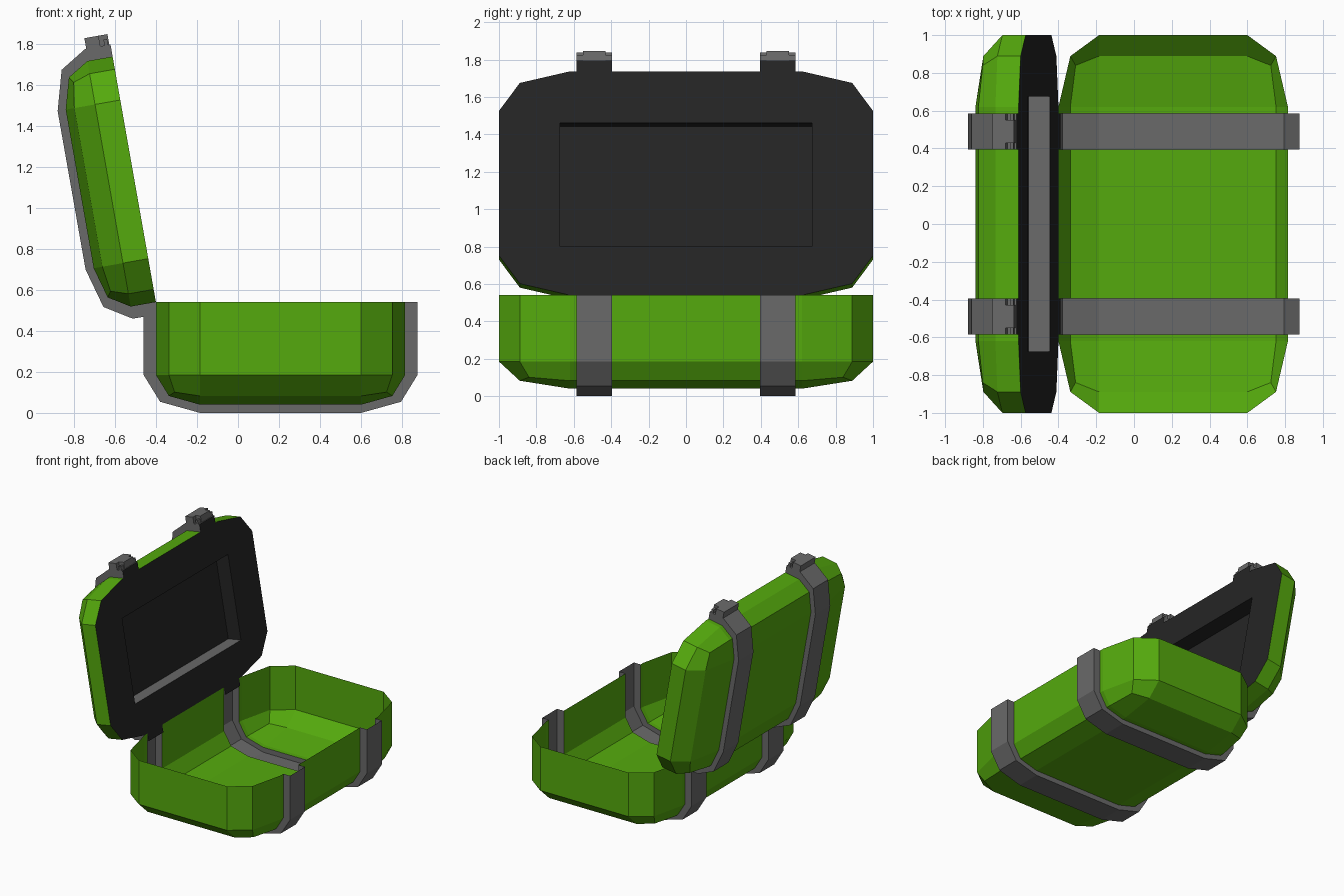
import bpy, bmesh, math
from mathutils import Matrix, Vector

if "Cube" in bpy.data.objects:
    bpy.data.objects.remove(bpy.data.objects["Cube"])


def material(name, col):
    m = bpy.data.materials.new(name)
    m.diffuse_color = (*col, 1)
    m.use_nodes = True
    m.node_tree.nodes["Principled BSDF"].inputs["Base Color"].default_value = m.diffuse_color
    return m


GREEN = material("shell green", (0.090, 0.400, 0.004))
GRAY = material("strap gray", (0.142, 0.142, 0.142))
BLACK = material("panel black", (0.018, 0.018, 0.018))

W, RX, RY, RZ = 1.215, 0.215, 0.38, 0.145   # case width and corner radii
BANDS = [(-0.585, -0.395), (0.395, 0.585)]  # strap positions along y
GX, GZ = 0.06, 0.04                         # strap height above the shell
C = math.sqrt(0.5)

# Local frame: x 0..W across, rim at z = 0, bowl hanging below
BASE = Matrix.Translation((-0.40, 0, 0.54))
a = math.radians(10)
LID = Matrix(((-math.sin(a), 0, math.cos(a), -0.40),
              (0, -1, 0, 0),
              (math.cos(a), 0, math.sin(a), 0.54),
              (0, 0, 0, 1)))


def finish(bm, name, mats, frame, recalc=False):
    if recalc:
        bmesh.ops.recalc_face_normals(bm, faces=bm.faces[:])
    bm.transform(frame)
    me = bpy.data.meshes.new(name)
    bm.to_mesh(me)
    bm.free()
    for m in mats:
        me.materials.append(m)
    ob = bpy.data.objects.new(name, me)
    bpy.context.collection.objects.link(ob)
    return ob


def cut(bm, co, no):
    bmesh.ops.bisect_plane(bm, geom=bm.verts[:] + bm.edges[:] + bm.faces[:],
                           plane_co=co, plane_no=no)


def shell(name, depth, frame):
    """Open bowl: bevelled cube remapped to separate radii per axis."""
    bm = bmesh.new()
    bmesh.ops.create_cube(bm, size=4)
    bmesh.ops.bevel(bm, geom=bm.edges[:], offset=1, segments=2, profile=0.5,
                    affect='EDGES', clamp_overlap=False)
    bmesh.ops.delete(bm, geom=[v for v in bm.verts if v.co.z > 1.01], context='VERTS')

    def remap(c, inner, r):
        return math.copysign(inner + (abs(c) - 1) * r, c)
    for v in bm.verts:
        x, y, z = v.co
        v.co = (W / 2 + remap(x, W / 2 - RX, RX), remap(y, 1 - RY, RY),
                0 if z > 0 else -(depth - RZ) - (-z - 1) * RZ)
    # gaps where the hollow straps run
    for lo, hi in BANDS:
        cut(bm, (0, lo, 0), (0, 1, 0))
        cut(bm, (0, hi, 0), (0, 1, 0))
    gap = [f for f in bm.faces if any(lo < f.calc_center_median().y < hi for lo, hi in BANDS)
           and all(abs(v.co.y) < 0.6 for v in f.verts)]
    bmesh.ops.delete(bm, geom=gap, context='FACES')
    finish(bm, name, [GREEN], frame)


def profile(depth, gx, gz):
    """Half-round section with corner radii grown by the strap height."""
    cz, rx, rz = -(depth - RZ), RX + gx, RZ + gz
    left = [(-gx, 0), (-gx, cz), (RX - rx * C, cz - rz * C), (RX, cz - rz)]
    return left + [(W - x, z) for x, z in reversed(left)]


def strap(name, depth, frame):
    """Hollow channels: outer skin plus two side walls."""
    bm = bmesh.new()
    for lo, hi in BANDS:
        rows = []
        for pts, y in ((profile(depth, 0, 0), lo), (profile(depth, GX, GZ), lo),
                       (profile(depth, GX, GZ), hi), (profile(depth, 0, 0), hi)):
            rows.append([bm.verts.new((x, y, z)) for x, z in pts])
        for r, s in zip(rows, rows[1:]):
            for i in range(len(r) - 1):
                bm.faces.new((r[i], s[i], s[i + 1], r[i + 1]))
    bm.normal_update()
    finish(bm, name, [GRAY], frame, True)


shell("base_shell", 0.50, BASE)
strap("base_straps", 0.50, BASE)
shell("lid_shell", 0.27, LID)
strap("lid_straps", 0.27, LID)

# Lid panel: rim outline with a recessed rectangle and a gray lower ledge
bm = bmesh.new()
q = [(W / 2, 1 - RY), (W / 2 - RX * (1 - C), 1 - RY * (1 - C)), (W / 2 - RX, 1)]
out = q + [(-x, y) for x, y in reversed(q)]
out += [(-x, -y) for x, y in out]
bm.faces.new([bm.verts.new((W / 2 + x, y, 0)) for x, y in out])
X0, X1, Y = 0.265, 0.935, 0.675
for x in (X0, X1):
    cut(bm, (x, 0, 0), (1, 0, 0))
for y in (-Y, Y):
    cut(bm, (0, y, 0), (0, 1, 0))
mid = [f for f in bm.faces if (f.calc_center_median() - Vector((0.6, 0, 0))).length < 0.05]
ext = bmesh.ops.extrude_face_region(bm, geom=mid)["geom"]
bmesh.ops.translate(bm, verts=[e for e in ext if isinstance(e, bmesh.types.BMVert)],
                    vec=(0, 0, -0.115))
bmesh.ops.delete(bm, geom=[f for f in mid if f.is_valid and
                           abs(f.calc_center_median().z) < 0.001], context='FACES_ONLY')
# black end tabs closing the straps
for lo, hi in BANDS:
    for x0, x1 in ((-GX, 0), (W, W + GX)):
        bm.faces.new([bm.verts.new((x, y, 0)) for x, y in
                      ((x0, lo), (x1, lo), (x1, hi), (x0, hi))])
for f in bm.faces:
    f.normal_update()
    c = f.calc_center_median()
    ledge = abs(c.x - X0) < 0.01 and c.z < -0.01
    f.material_index = 1 if ledge else 0
    # face the opening
    d = Vector((0.6, 0, 0.3)) - c
    if (f.normal.z < -0.5) or (abs(f.normal.z) < 0.5 and f.normal.dot(d) < 0):
        f.normal_flip()
finish(bm, "lid_panel", [BLACK, GRAY], LID)


# Latches on the free edge of the lid
def box(bm, x, y, z):
    m = Matrix.Translation(((x[0] + x[1]) / 2, (y[0] + y[1]) / 2, (z[0] + z[1]) / 2))
    s = Matrix.Diagonal((x[1] - x[0], y[1] - y[0], z[1] - z[0], 1))
    bmesh.ops.create_cube(bm, size=1, matrix=m @ s)


bm = bmesh.new()
for lo, hi in BANDS:
    box(bm, (W + GX - 0.01, W + GX + 0.052), (lo, hi), (-0.12, -0.05))
    box(bm, (W + GX - 0.01, W + GX + 0.052), (lo + 0.035, hi - 0.035), (-0.05, -0.006))
    box(bm, (W + GX - 0.01, W + GX + 0.03), (lo, hi), (-0.03, -0.012))
finish(bm, "latches", [GRAY], LID, True)
